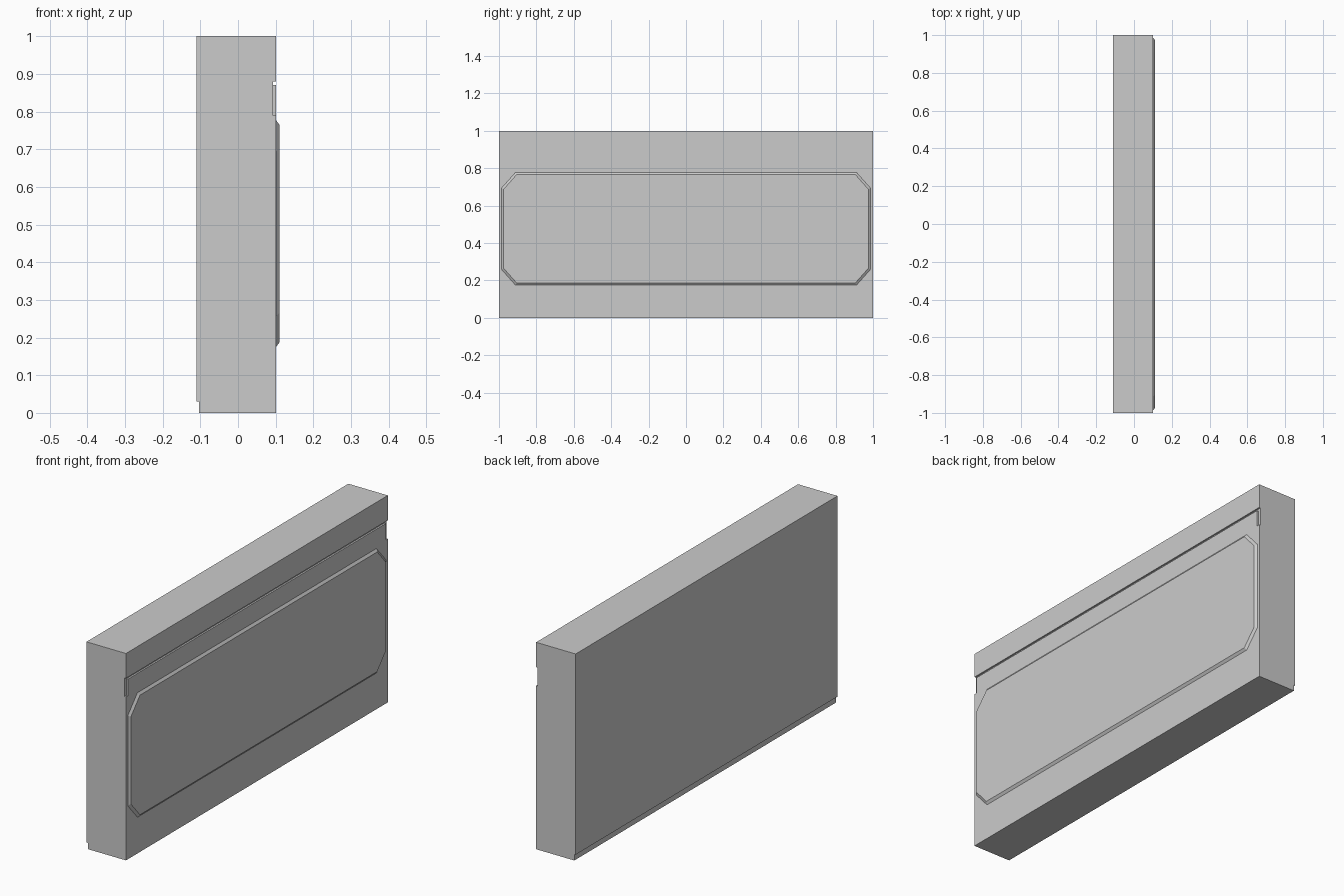
import bpy, bmesh

if "Cube" in bpy.data.objects:
    bpy.data.objects.remove(bpy.data.objects["Cube"])


def loft(name, rings):
    """Solid skinned between matching rings of points, capped at both ends."""
    bm = bmesh.new()
    loops = [[bm.verts.new(p) for p in ring] for ring in rings]
    n = len(loops[0])
    for a, b in zip(loops, loops[1:]):
        for i in range(n):
            j = (i + 1) % n
            bm.faces.new((a[i], a[j], b[j], b[i]))
    bm.faces.new(loops[0][::-1])
    bm.faces.new(loops[-1])
    bmesh.ops.recalc_face_normals(bm, faces=bm.faces)
    mesh = bpy.data.meshes.new(name)
    bm.to_mesh(mesh)
    bm.free()
    obj = bpy.data.objects.new(name, mesh)
    bpy.context.collection.objects.link(obj)
    return obj


def extrude_y(name, profile, half):
    return loft(name, [[(x, y, z) for x, z in profile] for y in (-half, half)])


def octagon(x, y, z0, z1, cut_y, cut_z):
    """Rectangle with clipped corners in the plane at x."""
    return [(x, -cut_y, z0), (x, cut_y, z0), (x, y, z0 + cut_z), (x, y, z1 - cut_z),
            (x, cut_y, z1), (x, -cut_y, z1), (x, -y, z1 - cut_z), (x, -y, z0 + cut_z)]


# Wall slab: rebate at the back foot, shallow channel along the panel side
extrude_y("wall_slab", [
    (-0.103, 0), (0.101, 0), (0.101, 0.79), (0.093, 0.79), (0.093, 0.88),
    (0.101, 0.88), (0.101, 1), (-0.11, 1), (-0.11, 0.03), (-0.103, 0.03)], 1.0)

# Strip filling the channel, leaving a thin slot above and notches at the ends
extrude_y("channel_strip", [
    (0.092, 0.789), (0.101, 0.789), (0.101, 0.87), (0.092, 0.87)], 0.985)

# Raised panel with clipped corners and a bevelled rim
loft("raised_panel", [
    octagon(0.099, 0.986, 0.175, 0.777, 0.912, 0.083),
    octagon(0.101, 0.986, 0.175, 0.777, 0.912, 0.083),
    octagon(0.11, 0.975, 0.187, 0.765, 0.906, 0.078)])
